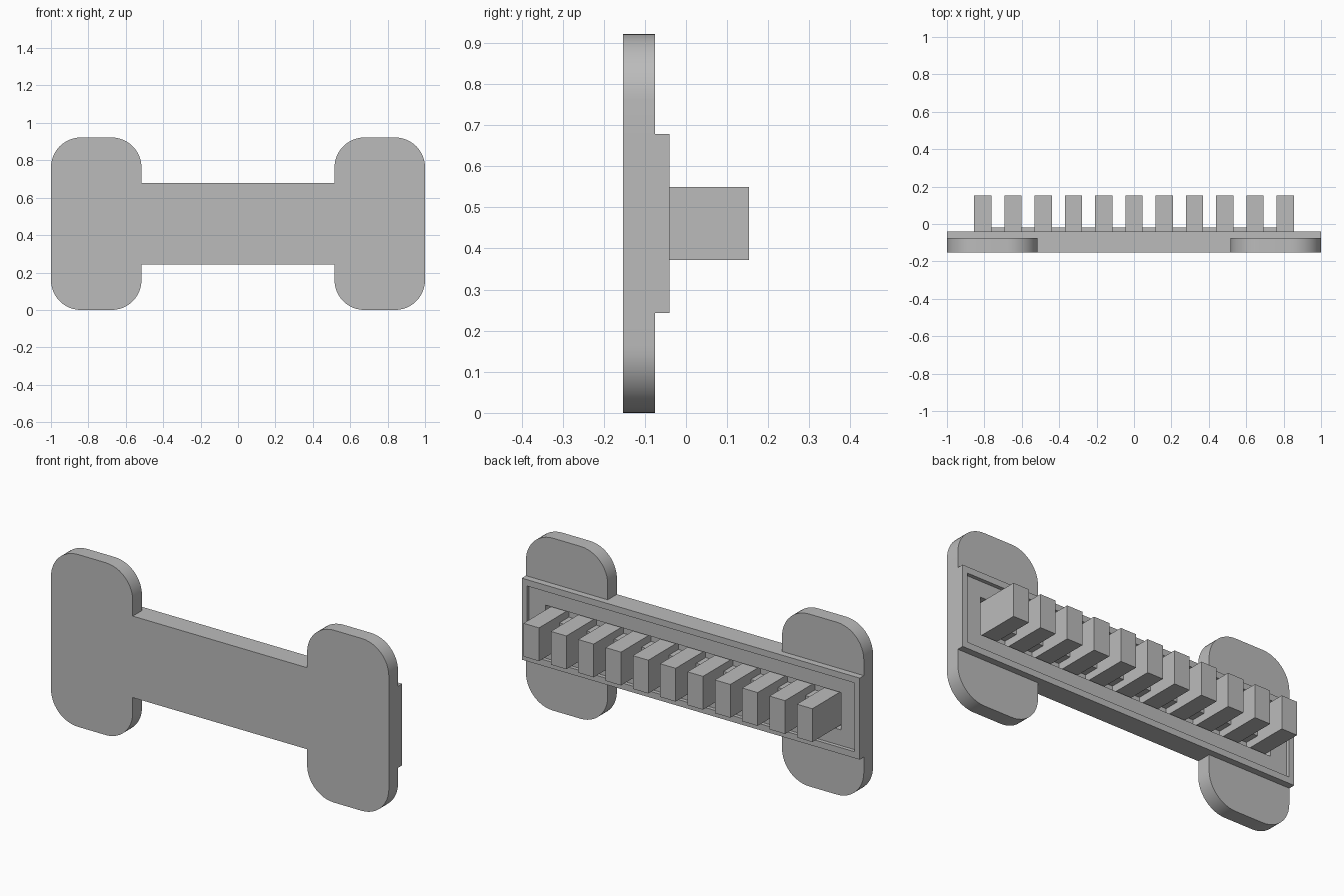
import bpy
import bmesh
from math import cos, sin, pi

if "Cube" in bpy.data.objects:
    bpy.data.objects.remove(bpy.data.objects["Cube"], do_unlink=True)

GREY = (0.5, 0.5, 0.5, 1)
grey = bpy.data.materials.new("plain grey")
grey.use_nodes = True
grey.diffuse_color = GREY
grey.node_tree.nodes["Principled BSDF"].inputs["Base Color"].default_value = GREY

FRONT, LOBE_BACK, BAR_BACK = -0.153, -0.075, -0.04
PANEL, SLOT_FLOOR, TIP = -0.06, -0.1, 0.153
MID_Z = 0.461


def add_object(name, bm):
    bmesh.ops.recalc_face_normals(bm, faces=bm.faces)
    mesh = bpy.data.meshes.new(name)
    bm.to_mesh(mesh)
    bm.free()
    mesh.materials.append(grey)
    obj = bpy.data.objects.new(name, mesh)
    bpy.context.collection.objects.link(obj)
    return obj


def box(name, x, y0, y1, half_w, half_h):
    """Box centred on x and MID_Z, running from y0 to y1."""
    bm = bmesh.new()
    bmesh.ops.create_cube(bm, size=2)
    for v in bm.verts:
        v.co = (x + v.co.x * half_w, y0 if v.co.y < 0 else y1, MID_Z + v.co.z * half_h)
    return add_object(name, bm)


def rounded_plate(name, x, half_w, half_h, radius, steps=12):
    """Upright plate with four rounded corners."""
    bm = bmesh.new()
    verts = []
    for corner, (sx, sz) in enumerate(((1, 1), (-1, 1), (-1, -1), (1, -1))):
        for i in range(steps + 1):
            a = (corner + i / steps) * pi / 2
            verts.append(bm.verts.new((x + sx * (half_w - radius) + radius * cos(a), FRONT,
                                       MID_Z + sz * (half_h - radius) + radius * sin(a))))
    face = bm.faces.new(verts)
    out = bmesh.ops.extrude_face_region(bm, geom=[face])
    for v in out["geom"]:
        if isinstance(v, bmesh.types.BMVert):
            v.co.y = LOBE_BACK
    return add_object(name, bm)


def combine(target, other, operation):
    mod = target.modifiers.new(operation.lower(), "BOOLEAN")
    mod.operation = operation
    mod.solver = "EXACT"
    mod.object = other
    bpy.context.view_layer.objects.active = target
    bpy.ops.object.modifier_apply(modifier=mod.name)
    bpy.data.objects.remove(other, do_unlink=True)


# Bone-shaped body: long bar with a rounded lobe at each end
body = box("bone_body", 0, FRONT, BAR_BACK, 1, 0.218)
for side in (-1, 1):
    combine(body, rounded_plate("lobe", side * 0.758, 0.242, MID_Z, 0.16), "UNION")

# Shallow panel in the back and a deeper slot for the teeth
combine(body, box("panel_cutter", 0, PANEL, TIP, 0.97, 0.184), "DIFFERENCE")
combine(body, box("slot_cutter", 0, SLOT_FLOOR, TIP, 0.875, 0.1), "DIFFERENCE")

bpy.ops.object.select_all(action="DESELECT")
body.select_set(True)
bpy.context.view_layer.objects.active = body
bpy.ops.object.shade_smooth_by_angle(angle=pi / 6)

# Thin strip joining the teeth at their roots
box("tooth_strip", 0, SLOT_FLOOR, -0.02, 0.81, 0.05)

# Row of square teeth
for i in range(11):
    box(f"tooth_{i + 1}", (i - 5) * 0.1618, SLOT_FLOOR, TIP, 0.046, 0.089)
